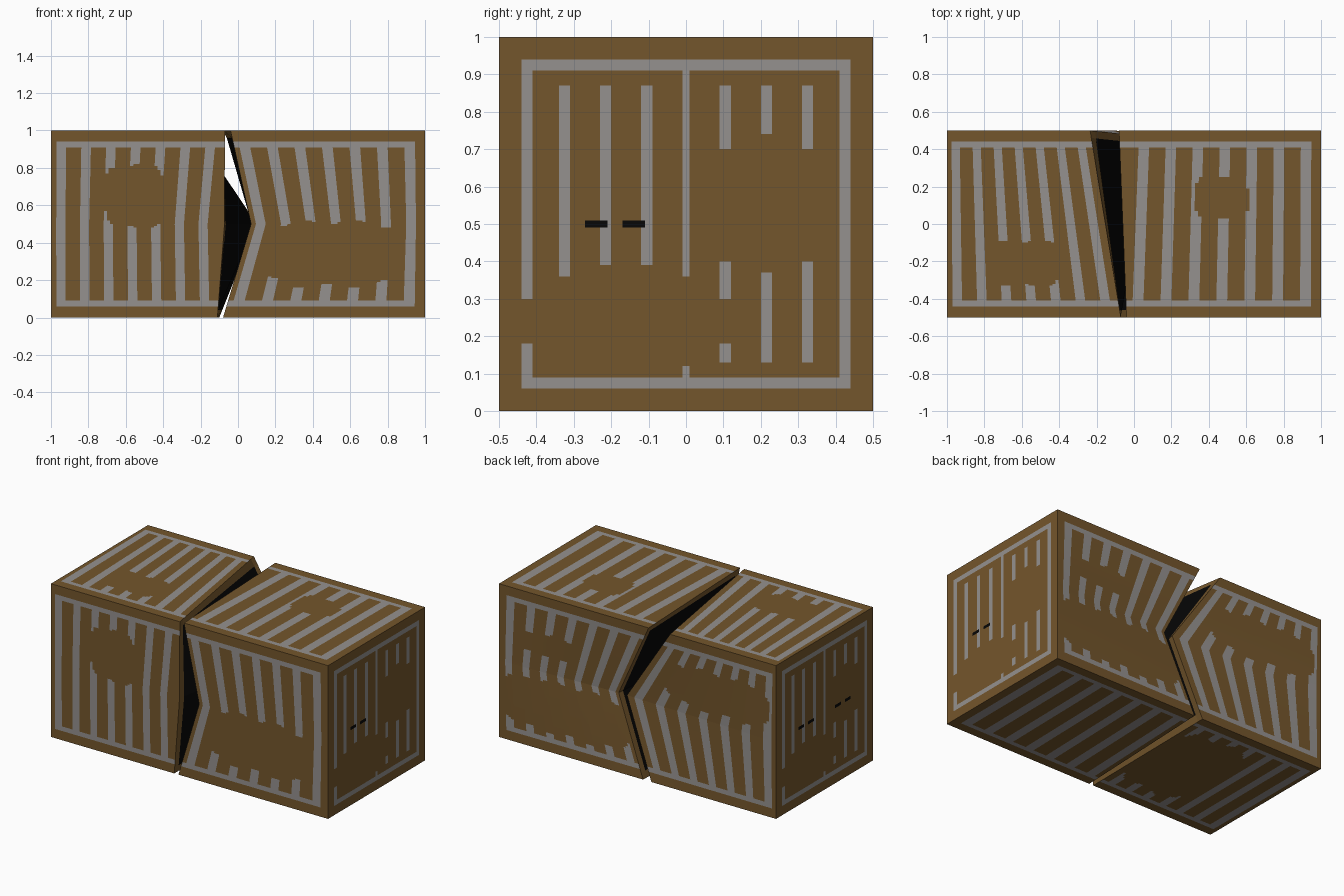
import bpy, bmesh, math
from mathutils import Vector

if "Cube" in bpy.data.objects:
    bpy.data.objects.remove(bpy.data.objects["Cube"])


def material(name, rgb):
    m = bpy.data.materials.new(name)
    m.diffuse_color = (*rgb, 1)
    m.use_nodes = True
    m.node_tree.nodes["Principled BSDF"].inputs["Base Color"].default_value = m.diffuse_color
    return m


MATS = [material("rust_brown", (0.175, 0.093, 0.025)),
        material("worn_grey", (0.30, 0.285, 0.275)),
        material("hollow_black", (0.002, 0.002, 0.002))]
BROWN, GREY, BLACK = 0, 1, 2
HALF = .028   # half width of a bar

# x of the broken edge at the bottom, middle and top of the front and back
FRONT = {-1: (-.11, -.072, -.07), 1: (-.08, .07, -.04)}
BACK = {-1: (-.10, .10, -.235), 1: (-.04, .16, -.08)}


def bars(s):
    # seven even bars, as fractions from the outer end (0) to the break (1)
    return [(.06 if s < 0 else .08) + .144 * i for i in range(7)]


# Rust patches that cover the bars: centre and radii
def patches(s, side):
    if side == "front":
        return [(-.555, .65, .155, .17)] if s < 0 else [(.5, .34, .36, .17)]
    if side == "top":
        return [(-.59, .29, .2, .12)] if s < 0 else [(.47, .64, .14, .115)]
    if side == "back":
        return [(-.57, .69, .38, .13)] if s < 0 else [(.53, .29, .46, .16), (.65, .68, .23, .07)]
    return [(-.38, .51, .25, .34)] if s < 0 else []


def rusty(x, v, patch):
    cx, cv, rx, rv = patch
    rv *= 1 + .08 * math.sin(23 * x)
    return ((x - cx) / rx) ** 4 + ((v - cv) / rv) ** 4 < 1


def edge_x(s, side, v):
    if side in ("top", "bottom"):
        i = 2 if side == "top" else 0
        return FRONT[s][i] + (BACK[s][i] - FRONT[s][i]) * v
    lo, mid, hi = (FRONT if side == "front" else BACK)[s]
    return lo + (mid - lo) * v * 2 if v < .5 else mid + (hi - mid) * (v * 2 - 1)


def surface(s, side, w, v):
    c = edge_x(s, side, v)
    tent = 1 - abs(2 * v - 1)
    if w < .999:   # the painted bars lean a little off the edge
        if s < 0 and side == "front":
            c -= .048 * tent
        if s > 0 and side == "top":
            c += .08 * v
    x = s + (c - s) * w
    if side == "front":
        return Vector((x, -.5, v))
    if side == "back":   # back is dented towards the break
        return Vector((x, .5 - .035 * w * tent, v))
    return Vector((x, v - .5, 1 if side == "top" else 0))


def add(bm, pts, out, mat):
    f = bm.faces.new([bm.verts.new(p) for p in pts])
    f.normal_update()
    if f.normal.dot(Vector(out)) < 0:
        f.normal_flip()
    f.material_index = mat


def long_panel(bm, s, side, out):
    cols = sorted({0, 1} | {round(b + d * HALF, 4) for b in bars(s) for d in (-1, -.33, .33, 1)})
    for w0, w1 in zip(cols, cols[1:]):
        wm = (w0 + w1) / 2
        bar = any(abs(wm - b) < HALF for b in bars(s))
        for i in range(100):
            v0, v1, vm = i / 100, (i + 1) / 100, (i + .5) / 100
            rail = .41 < abs(vm - .5) < .44
            grey = wm > bars(s)[0] - HALF and abs(vm - .5) < .44 and (bar or rail)
            if grey:
                x = surface(s, side, wm, vm).x
                grey = not any(rusty(x, vm, p) for p in patches(s, side))
            add(bm, [surface(s, side, *a) for a in ((w0, v0), (w1, v0), (w1, v1), (w0, v1))],
                out, GREY if grey else BROWN)


def end_colour(s, y, z):
    y *= s
    # dark slots: one pair on the right end, two pairs on the left end
    slot_y = abs(y) if s < 0 and y > 0 else -y
    if abs(z - .5) < .014 and (.21 < slot_y < .275 or .105 < slot_y < .17):
        return BLACK
    a = abs(y)
    if a < .44 and .41 < abs(z - .5) < .44:   # top and bottom rails
        return GREY
    if .412 < a < .438 and .06 < z < .94:     # side rails
        return BROWN if y < 0 and .18 < z < .3 else GREY
    if a < .015 and .06 < z < .94:            # centre post
        return BROWN if .12 < z < .365 else GREY
    if any(abs(a - .107 * k) < .0135 for k in (1, 2.03, 3.04)):
        middle = .19 < a < .25
        if y < 0:
            return GREY if (.36 if a > .3 else .39) < z < .87 else BROWN
        if (.735 if middle else .7) < z < .87 or .125 < z < (.37 if middle else .405):
            return BROWN if a < .15 and .18 < z < .3 else GREY
    return BROWN


def end_panel(bm, s):
    n = 100
    for i in range(n):
        for j in range(n):
            y0, y1, z0, z1 = i / n - .5, (i + 1) / n - .5, j / n, (j + 1) / n
            add(bm, [(s, y0, z0), (s, y1, z0), (s, y1, z1), (s, y0, z1)], (s, 0, 0),
                end_colour(s, (y0 + y1) / 2, (z0 + z1) / 2))


def broken_face(bm, s):
    def point(t, v):
        return surface(s, "front", 1, v).lerp(surface(s, "back", 1, v), t)
    ts, vs = [0, .04, .96, 1], [0, .04, .5, .96, 1]
    for t0, t1 in zip(ts, ts[1:]):
        for v0, v1 in zip(vs, vs[1:]):
            core = t0 == .04 and .03 < v0 < .9
            add(bm, [point(t0, v0), point(t1, v0), point(t1, v1), point(t0, v1)],
                (-s, 0, 0), BLACK if core else BROWN)


# The two halves of the broken block
for s, name in ((-1, "left_half"), (1, "right_half")):
    bm = bmesh.new()
    for side, out in (("front", (0, -1, 0)), ("back", (0, 1, 0)),
                      ("top", (0, 0, 1)), ("bottom", (0, 0, -1))):
        long_panel(bm, s, side, out)
    end_panel(bm, s)
    broken_face(bm, s)
    bmesh.ops.remove_doubles(bm, verts=bm.verts, dist=1e-5)
    me = bpy.data.meshes.new(name)
    bm.to_mesh(me)
    bm.free()
    for m in MATS:
        me.materials.append(m)
    bpy.context.collection.objects.link(bpy.data.objects.new(name, me))
